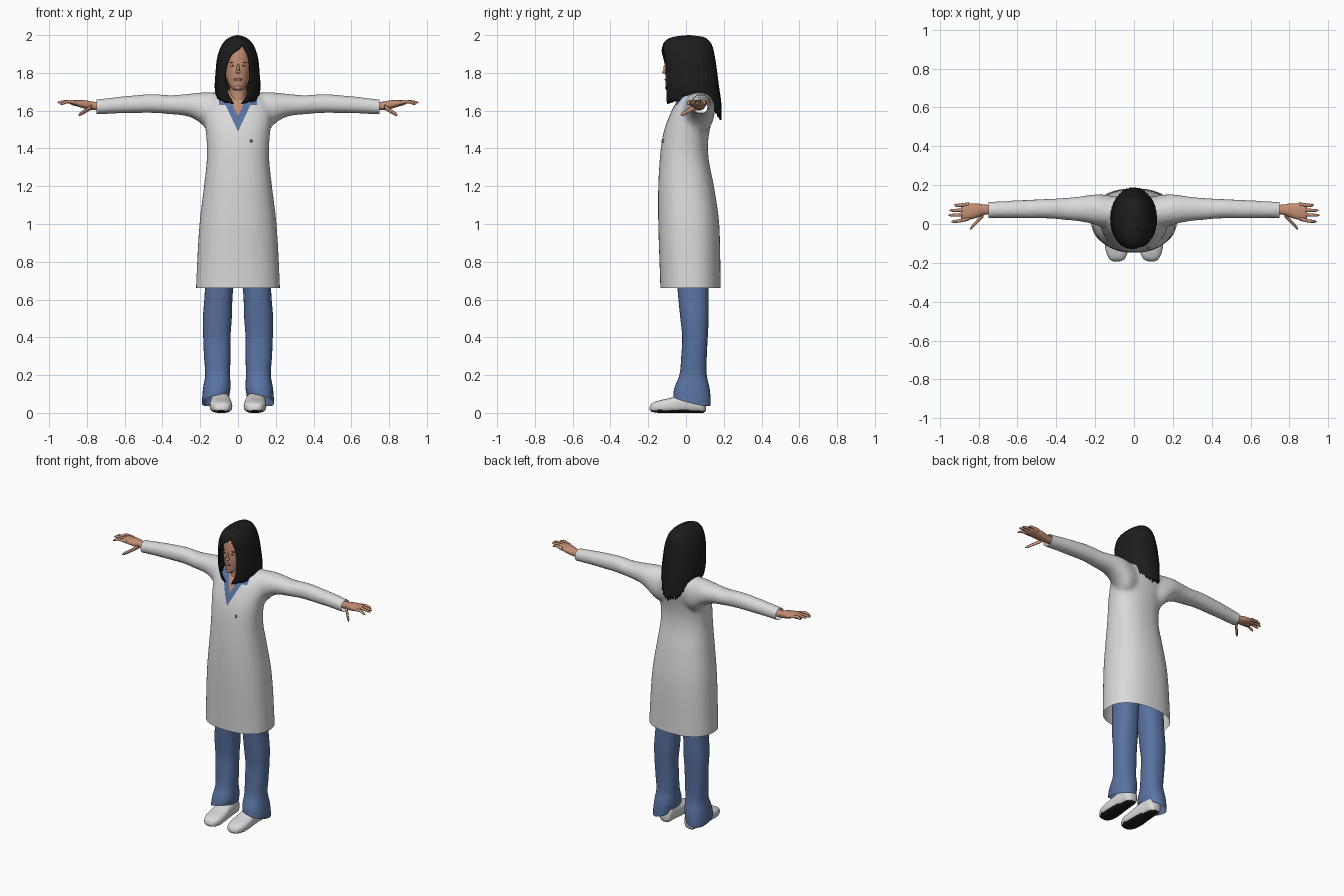
import bpy, bmesh, math, random
from mathutils import Vector

random.seed(4)
cube = bpy.data.objects.get("Cube")
if cube:
    bpy.data.objects.remove(cube)


def material(name, r, g, b):
    m = bpy.data.materials.new(name)
    m.use_nodes = True
    m.diffuse_color = (r, g, b, 1)
    bsdf = next(n for n in m.node_tree.nodes if n.type == 'BSDF_PRINCIPLED')
    bsdf.inputs["Base Color"].default_value = (r, g, b, 1)
    bsdf.inputs["Roughness"].default_value = 0.8
    return m


WHITE = material("coat white", 0.7, 0.7, 0.7)
BLUE = material("denim blue", 0.1, 0.17, 0.36)
SKIN = material("skin", 0.55, 0.27, 0.17)
BLACK = material("hair black", 0.012, 0.012, 0.012)
LIPS = material("lip red", 0.38, 0.12, 0.09)
EYE = material("eye white", 0.6, 0.56, 0.52)
GREY = material("badge grey", 0.2, 0.2, 0.2)


def finish(name, bm, mats, angle=60):
    mesh = bpy.data.meshes.new(name)
    bm.to_mesh(mesh)
    bm.free()
    for m in mats:
        mesh.materials.append(m)
    mesh.shade_smooth()
    mesh.set_sharp_from_angle(angle=math.radians(angle))
    obj = bpy.data.objects.new(name, mesh)
    bpy.context.collection.objects.link(obj)
    return obj


def sample(rows, s):
    """Smoothly interpolate table rows by their ascending first column."""
    s = min(max(s, rows[0][0]), rows[-1][0])
    i = next(k for k in range(len(rows) - 1) if s <= rows[k + 1][0])
    p, q = rows[i], rows[i + 1]
    o, r = rows[max(i - 1, 0)], rows[min(i + 2, len(rows) - 1)]
    h = q[0] - p[0]
    t = (s - p[0]) / h
    out = []
    for k in range(1, len(p)):
        m0 = (q[k] - o[k]) / (q[0] - o[0]) * h
        m1 = (r[k] - p[k]) / (r[0] - p[0]) * h
        out.append((2*t**3 - 3*t*t + 1) * p[k] + (t**3 - 2*t*t + t) * m0
                   + (3*t*t - 2*t**3) * q[k] + (t**3 - t*t) * m1)
    return out


def loft(bm, rows, axis='z', n=32, steps=4, power=2.3, mirror=1):
    """Closed tube through rows of (station, a_min, a_max, b_min, b_max)."""
    rings = []
    for i in range((len(rows) - 1) * steps + 1):
        k, f = min(i // steps, len(rows) - 2), i / steps
        s = rows[k][0] + (rows[k + 1][0] - rows[k][0]) * (f - k)
        a0, a1, b0, b1 = sample(rows, s)
        ring = []
        for j in range(n):
            c, d = math.cos(math.tau * j / n), math.sin(math.tau * j / n)
            a = (a0 + a1) / 2 + (a1 - a0) / 2 * math.copysign(abs(c) ** (2 / power), c)
            b = (b0 + b1) / 2 + (b1 - b0) / 2 * math.copysign(abs(d) ** (2 / power), d)
            x, y, z = {'x': (s, a, b), 'y': (a, s, b), 'z': (a, b, s)}[axis]
            ring.append(bm.verts.new((x * mirror, y, z)))
        rings.append(ring)
    for p, q in zip(rings, rings[1:]):
        for j in range(n):
            bm.faces.new((p[j], p[(j + 1) % n], q[(j + 1) % n], q[j]))
    bm.faces.new(rings[0])
    bm.faces.new(rings[-1])
    bmesh.ops.recalc_face_normals(bm, faces=bm.faces)


def cut(bm, co, no, clear=False, region=lambda c: True):
    faces = [f for f in bm.faces if region(f.calc_center_median())]
    geom = set(faces) | {e for f in faces for e in f.edges} | {v for f in faces for v in f.verts}
    bmesh.ops.bisect_plane(bm, geom=list(geom), plane_co=co, plane_no=no, clear_outer=clear)


def sym(rows):
    return [(z, -w, w, y0, y1) for z, w, y0, y1 in rows]


# Coat: body and sleeves fused into one skin, then opened at hem and cuffs
bm = bmesh.new()
loft(bm, sym([(.6, .223, -.135, .184), (.7, .221, -.137, .183), (1, .204, -.147, .176),
              (1.2, .18, -.147, .148), (1.33, .166, -.14, .122), (1.42, .165, -.131, .116),
              (1.5, .172, -.115, .126), (1.58, .18, -.085, .145), (1.64, .165, -.055, .15),
              (1.69, .11, -.02, .13), (1.71, .06, 0, .1)]), n=48)
sleeve = [(.05, 0, .13, 1.5, 1.69), (.14, -.02, .15, 1.48, 1.697), (.2, -.005, .153, 1.535, 1.696),
          (.26, .01, .145, 1.568, 1.69), (.35, .02, .135, 1.58, 1.682), (.45, .028, .13, 1.587, 1.688),
          (.55, .028, .125, 1.586, 1.682), (.65, .03, .12, 1.584, 1.672), (.75, .03, .115, 1.58, 1.66),
          (.8, .03, .115, 1.58, 1.66)]
for side in (1, -1):
    loft(bm, sleeve, 'x', mirror=side, power=2.1)
rough = finish("coat_rough", bm, [])
remesh = rough.modifiers.new("fuse", 'REMESH')
remesh.mode = 'VOXEL'
remesh.voxel_size = 0.011
fused = bpy.data.meshes.new_from_object(rough.evaluated_get(bpy.context.evaluated_depsgraph_get()))
bpy.data.objects.remove(rough)
bm = bmesh.new()
bm.from_mesh(fused)
for _ in range(6):
    bmesh.ops.smooth_vert(bm, verts=bm.verts, factor=0.5, use_axis_x=True, use_axis_y=True, use_axis_z=True)
cut(bm, (0, 0, .66), (0, 0, -1), True)
for side in (1, -1):
    cut(bm, (side * .75, 0, 0), (side, 0, 0), True)


# Neckline: shirt collar and bare throat cut into the chest
def chest(c):
    return c.y < .03 and c.z > 1.45 and abs(c.x) < .14


for side in (1, -1):
    cut(bm, (0, 0, 1.49), (side * .17, 0, -.08), region=chest)
    cut(bm, (0, 0, 1.57), (side * .08, 0, -.035), region=chest)
    cut(bm, (side * .1, 0, 0), (1, 0, 0), region=chest)
cut(bm, (0, 0, 1.63), (0, 0, 1), region=chest)
for f in bm.faces:
    c = f.calc_center_median()
    f.material_index = 0
    if chest(c):
        if (c.z - 1.57) * .035 > abs(c.x) * .08:
            f.material_index = 2
        elif (c.z - 1.49) * .08 > abs(c.x) * .17 or (c.z > 1.63 and abs(c.x) < .1):
            f.material_index = 1
finish("coat", bm, [WHITE, BLUE, SKIN])

# Trousers and shoes
leg = [(.02, .055, .19, -.075, .13), (.07, .05, .19, -.07, .13), (.13, .04, .185, -.062, .125),
       (.2, .042, .174, -.035, .11), (.3, .04, .18, -.025, .11), (.4, .04, .184, -.02, .115),
       (.5, .033, .186, -.03, .12), (.6, .03, .178, -.04, .12), (.66, .025, .175, -.045, .12),
       (.9, 0, .17, -.06, .12)]
shoe = [(-.193, .075, .105, .015, .03), (-.182, .05, .125, .006, .05), (-.14, .032, .145, 0, .066),
        (-.08, .032, .15, 0, .08), (-.02, .038, .145, 0, .1), (.05, .045, .14, 0, .11),
        (.09, .052, .135, 0, .1), (.105, .07, .115, .01, .06)]
for side, label in ((1, "left"), (-1, "right")):
    bm = bmesh.new()
    loft(bm, leg, mirror=side)
    cut(bm, (side * .11, .03, .07), (-side * .05, -.05, -.2), True)
    finish(label + "_trouser_leg", bm, [BLUE])
    bm = bmesh.new()
    loft(bm, shoe, 'y', mirror=side, power=2.7)
    for f in bm.faces:
        f.material_index = int(f.normal.z < -.6)
    finish(label + "_shoe", bm, [WHITE, BLACK])

# Head and neck
bm = bmesh.new()
loft(bm, sym([(1.706, .02, -.095, -.055), (1.72, .036, -.105, -.01), (1.75, .055, -.108, .05),
              (1.8, .068, -.11, .08), (1.86, .074, -.108, .1), (1.92, .068, -.1, .1),
              (1.96, .045, -.07, .07), (1.975, .015, -.02, .03)]), power=2.1)
finish("head", bm, [SKIN])
bm = bmesh.new()
loft(bm, sym([(1.6, .06, -.05, .08), (1.66, .045, -.045, .06), (1.76, .045, -.045, .06)]), power=2)
finish("neck", bm, [SKIN])


def ball(name, loc, scale, mat):
    bm = bmesh.new()
    bmesh.ops.create_uvsphere(bm, u_segments=16, v_segments=10, radius=1)
    for v in bm.verts:
        v.co = Vector(a * b for a, b in zip(v.co, scale)) + Vector(loc)
    finish(name, bm, [mat])


# Face details
ball("nose_bridge", (0, -.108, 1.822), (.008, .012, .025), SKIN)
ball("nose_tip", (0, -.113, 1.805), (.013, .014, .009), SKIN)
ball("lips", (0, -.106, 1.765), (.021, .007, .007), LIPS)
ball("chin", (0, -.097, 1.722), (.02, .014, .013), SKIN)
for side, label in ((1, "left"), (-1, "right")):
    ball(label + "_eye", (side * .029, -.1, 1.838), (.012, .004, .005), EYE)
    ball(label + "_iris", (side * .029, -.103, 1.838), (.005, .002, .0045), BLACK)
    ball(label + "_brow", (side * .031, -.099, 1.856), (.016, .005, .0025), BLACK)
ball("badge", (.07, -.121, 1.44), (.007, .009, .009), GREY)

# Hair: curtain around the head, parted in front, with ragged strand ends
shape = [(1.53, .09, -.06, .185), (1.6, .1, -.09, .188), (1.66, .11, -.108, .184),
         (1.72, .12, -.118, .175), (1.8, .116, -.124, .165), (1.88, .108, -.13, .153),
         (1.94, .088, -.125, .14), (1.975, .062, -.104, .118), (1.992, .034, -.06, .085),
         (2, .004, .01, .02)]
parting = [(1.64, -.02, .015), (1.68, -.045, .04), (1.75, -.064, .058), (1.82, -.06, .06),
           (1.89, -.035, .052), (1.945, .024, .026), (2, .024, .026)]
ends = [(0, 1.635), (.1, 1.65), (.22, 1.675), (.32, 1.65), (.4, 1.585), (.5, 1.57)]
COLS, ROWS = 96, 30
bm = bmesh.new()
grid = []
for i in range(COLS + 1):
    u = i / COLS
    edge = min(u, 1 - u)
    bottom = sample(ends, edge)[0] + random.uniform(-.022, .02) * min(1, edge * 4)
    column = []
    for j in range(ROWS + 1):
        z = 2 - (2 - bottom) * (j / ROWS) ** 1.7
        w, y0, y1 = sample(shape, z)
        right, left = (max(-.95, min(.95, x / w)) for x in sample(parting, z))
        a = math.asin(left) + u * (math.tau + math.asin(right) - math.asin(left))
        lump = 1 + .012 * math.sin(i * 1.9) * j / ROWS
        x = w * lump * math.copysign(abs(math.sin(a)) ** .9, math.sin(a))
        y = (y0 + y1) / 2 - (y1 - y0) / 2 * lump * math.copysign(abs(math.cos(a)) ** .9, math.cos(a))
        column.append(bm.verts.new((x - .002, y, z)))
    grid.append(column)
for p, q in zip(grid, grid[1:]):
    for j in range(ROWS):
        bm.faces.new((p[j], p[j + 1], q[j + 1], q[j]))
bmesh.ops.remove_doubles(bm, verts=bm.verts, dist=.0008)
bmesh.ops.recalc_face_normals(bm, faces=bm.faces)
hair = finish("hair", bm, [BLACK])
thick = hair.modifiers.new("thickness", 'SOLIDIFY')
thick.thickness = .008

# Hands: palm plus tapered fingers
palm = [(.73, .05, .098, 1.602, 1.645), (.77, .047, .1, 1.604, 1.648), (.81, .032, .106, 1.61, 1.655),
        (.85, .022, .106, 1.622, 1.656), (.88, .022, .1, 1.63, 1.654), (.89, .03, .09, 1.636, 1.65)]
tips = {"index": (.02, .94, .012, 1.632), "middle": (.048, .956, .045, 1.643),
        "ring": (.072, .95, .07, 1.643), "little": (.094, .925, .098, 1.637)}
for side, label in ((1, "left"), (-1, "right")):
    bm = bmesh.new()
    loft(bm, palm, 'x', n=20, mirror=side)
    finish(label + "_palm", bm, [SKIN])
    paths = {k: ((.85, y + .008, 1.64), (.9, (y + ty) / 2, 1.648), (tx, ty, tz))
             for k, (y, tx, ty, tz) in tips.items()}
    paths["thumb"] = ((.775, .05, 1.62), (.81, .01, 1.597), (.845, -.026, 1.577))
    for finger, pts in paths.items():
        bm = bmesh.new()
        r = .014 if finger == "thumb" else .0105
        rows = []
        for k in range(9):
            t = k / 8
            c = sample([(i, *p) for i, p in enumerate(pts)], t * 2)
            fat = r * (1 - .35 * t) * (.35 if k == 8 else 1)
            rows.append((c[0], c[1] - fat, c[1] + fat, c[2] - fat, c[2] + fat))
        loft(bm, rows, 'x', n=12, steps=1, power=2, mirror=side)
        finish(f"{label}_{finger}", bm, [SKIN])
